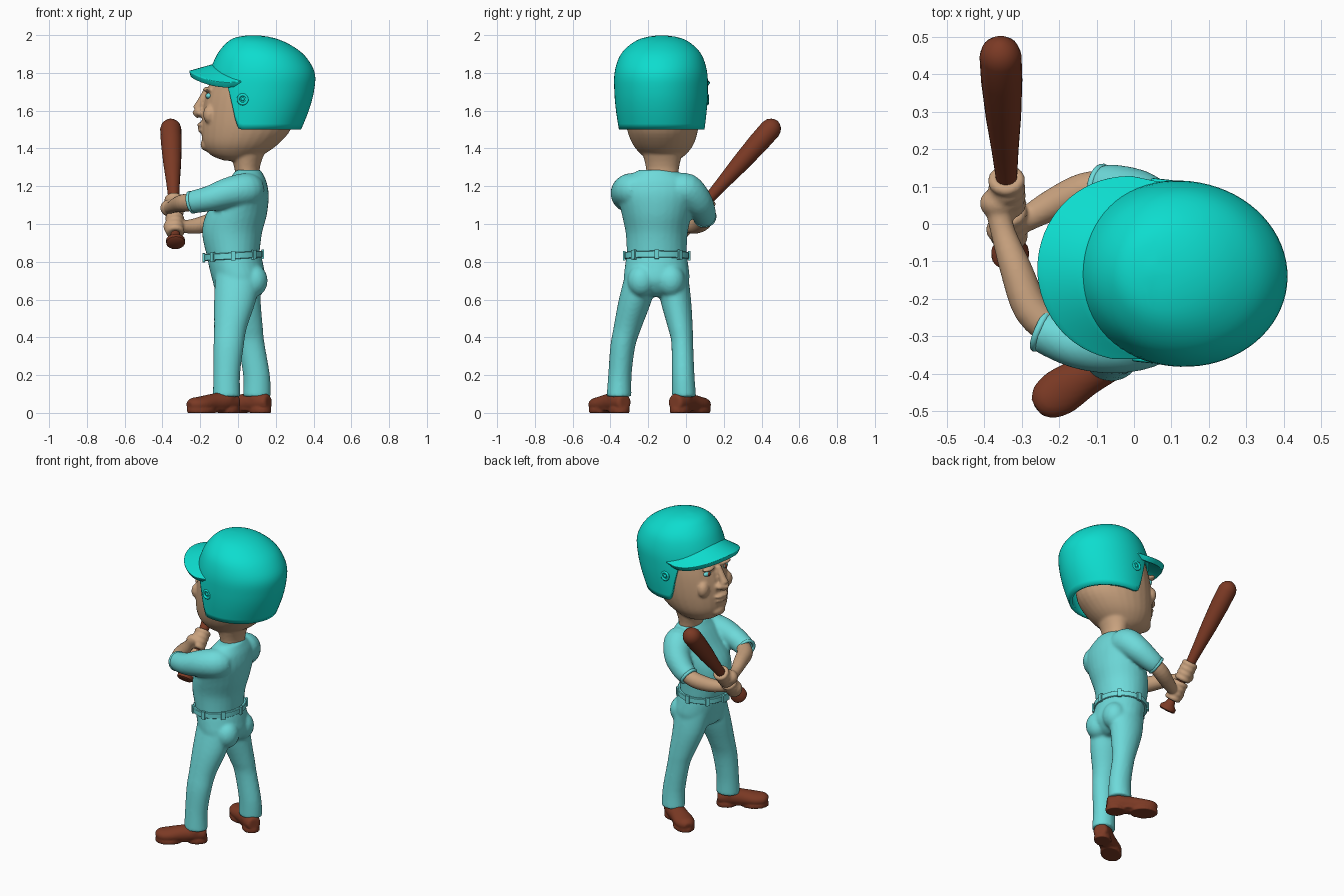
import bpy, bmesh, math
from mathutils import Matrix, Vector

if "Cube" in bpy.data.objects:
    bpy.data.objects.remove(bpy.data.objects["Cube"], do_unlink=True)


def material(name, rgb):
    m = bpy.data.materials.new(name)
    m.use_nodes = True
    m.diffuse_color = (*rgb, 1)
    m.node_tree.nodes["Principled BSDF"].inputs["Base Color"].default_value = (*rgb, 1)
    return m


TURQUOISE = material("turquoise", (0.004, 0.72, 0.62))
CLOTH = material("pale_cyan", (0.155, 0.70, 0.70))
SKIN = material("skin", (0.58, 0.36, 0.21))
BROWN = material("brown", (0.20, 0.042, 0.018))
TAU = math.tau
# The head is turned slightly towards +y
HEAD = (Matrix.Translation((0.1, -0.13, 0)) @ Matrix.Rotation(math.radians(-6), 4, "Z")
        @ Matrix.Translation((-0.1, 0, 0)))


def finish(name, bm, mat, matrix=None, voxel=0, angle=50):
    """Turn a bmesh into a smooth object, optionally fused by remeshing."""
    if matrix:
        bm.transform(matrix)
    bmesh.ops.recalc_face_normals(bm, faces=bm.faces)
    me = bpy.data.meshes.new(name)
    bm.to_mesh(me)
    bm.free()
    me.materials.append(mat)
    ob = bpy.data.objects.new(name, me)
    bpy.context.collection.objects.link(ob)
    bpy.ops.object.select_all(action="DESELECT")
    ob.select_set(True)
    bpy.context.view_layer.objects.active = ob
    bpy.ops.object.shade_smooth_by_angle(angle=math.radians(angle))
    if voxel:
        r = ob.modifiers.new("Fuse", "REMESH")
        r.mode, r.voxel_size, r.use_smooth_shade = "VOXEL", voxel, True
        s = ob.modifiers.new("Soften", "SMOOTH")
        s.factor, s.iterations = 0.5, 5
    return ob


def spline(pts, sub):
    """Catmull-Rom through tuples of any length."""
    out = []
    for i in range(len(pts) - 1):
        quad = pts[max(i - 1, 0)], pts[i], pts[i + 1], pts[min(i + 2, len(pts) - 1)]
        for k in range(sub):
            t = k / sub
            out.append([0.5 * (2 * b + (c - a) * t + (2 * a - 5 * b + 4 * c - d) * t * t
                               + (3 * b - a - 3 * c + d) * t ** 3) for a, b, c, d in zip(*quad)])
    return out + [list(pts[-1])]


def skin_rings(bm, rings, caps=True, loop=False):
    rows = [[bm.verts.new(p) for p in ring] for ring in rings]
    n = len(rows[0])
    for a, b in zip(rows, rows[1:] + rows[:1] if loop else rows[1:]):
        for i in range(n):
            bm.faces.new((a[i], a[(i + 1) % n], b[(i + 1) % n], b[i]))
    if caps and not loop:
        bm.faces.new(rows[0][::-1])
        bm.faces.new(rows[-1])


def loft(bm, stations, flat=True, n=28, sub=4):
    """Elliptic sections (x, y, z, a, b); level if flat, else square to the path."""
    st = spline(stations, sub)
    rings = []
    for i, (x, y, z, a, b) in enumerate(st):
        u, v = Vector((1, 0, 0)), Vector((0, 1, 0))
        if not flat:
            t = Vector(st[min(i + 1, len(st) - 1)][:3]) - Vector(st[max(i - 1, 0)][:3])
            u = t.cross(Vector((0, 0, 1))).normalized()
            v = u.cross(t).normalized()
        rings.append([Vector((x, y, z)) + u * a * math.cos(TAU * k / n) + v * b * math.sin(TAU * k / n)
                      for k in range(n)])
    skin_rings(bm, rings)


def slabs(bm, y, rows, sub=4):
    """Level sections given as (z, x_front, x_back, half_width)."""
    loft(bm, [((p + q) / 2, y, z, (q - p) / 2, w) for z, p, q, w in rows], sub=sub)


def tube(bm, pts, sub=4):
    loft(bm, [(x, y, z, r, r) for x, y, z, r in pts], flat=False, n=20, sub=sub)


def ball(bm, loc, size):
    bmesh.ops.create_uvsphere(bm, u_segments=24, v_segments=16, radius=1,
                              matrix=Matrix.Translation(loc) @ Matrix.Diagonal((*size, 1)))


def box(bm, loc, size, turn=0):
    bmesh.ops.create_cube(bm, size=1, matrix=Matrix.Translation(loc)
                          @ Matrix.Rotation(turn, 4, "Z") @ Matrix.Diagonal((*size, 1)))


def torus(bm, loc, axis, R, r):
    m = Matrix.Translation(loc) @ Vector(axis).to_track_quat("Z", "Y").to_matrix().to_4x4()
    skin_rings(bm, [[m @ Vector(((R + r * math.cos(TAU * j / 10)) * math.cos(TAU * i / 24),
                                 (R + r * math.cos(TAU * j / 10)) * math.sin(TAU * i / 24),
                                 r * math.sin(TAU * j / 10))) for j in range(10)]
                    for i in range(24)], loop=True)


# Head with nose, lips, chin and brows
bm = bmesh.new()
slabs(bm, 0, [(1.335, -0.07, 0.06, 0.07), (1.365, -0.145, 0.13, 0.115), (1.42, -0.185, 0.21, 0.16),
              (1.5, -0.195, 0.28, 0.188), (1.6, -0.187, 0.3, 0.2), (1.7, -0.165, 0.3, 0.2),
              (1.8, -0.13, 0.28, 0.18), (1.86, -0.06, 0.2, 0.12)])
slabs(bm, 0, [(1.2, -0.01, 0.125, 0.085), (1.3, -0.02, 0.115, 0.088), (1.42, -0.06, 0.16, 0.12)])
tube(bm, [(-0.165, 0, 1.71, 0.018), (-0.2, 0, 1.64, 0.023), (-0.218, 0, 1.6, 0.028), (-0.2, 0, 1.57, 0.02)])
for s in (-1, 1):
    ball(bm, (-0.195, s * 0.026, 1.588), (0.026, 0.02, 0.018))
    ball(bm, (-0.155, s * 0.075, 1.712), (0.025, 0.05, 0.014))
    ball(bm, (-0.14, s * 0.105, 1.58), (0.035, 0.04, 0.05))
ball(bm, (-0.193, 0, 1.525), (0.025, 0.055, 0.014))
ball(bm, (-0.19, 0, 1.497), (0.024, 0.048, 0.015))
ball(bm, (-0.165, 0, 1.42), (0.035, 0.055, 0.035))
finish("head", bm, SKIN, HEAD, 0.008)

# Eyes and irises
for part, mat, x, size in (("eyes", CLOTH, -0.146, (0.017, 0.032, 0.017)),
                           ("irises", BROWN, -0.157, (0.009, 0.014, 0.013))):
    bm = bmesh.new()
    for s in (-1, 1):
        ball(bm, (x, s * 0.075, 1.678), size)
    finish(part, bm, mat, HEAD)

# Helmet shell: the lower rim rises over the face
bm = bmesh.new()
prof = spline([(2.0, 0.06, 0.1, 0.01), (1.985, -0.02, 0.19, 0.10), (1.95, -0.07, 0.275, 0.165),
               (1.89, -0.115, 0.355, 0.218), (1.8, -0.15, 0.407, 0.245), (1.7, -0.165, 0.402, 0.247),
               (1.6, -0.165, 0.375, 0.24), (1.49, -0.16, 0.33, 0.225)], 6)


def shell_point(z, ang):
    for a, b in zip(prof, prof[1:]):
        if b[0] <= z <= a[0]:
            break
    f = min(max((a[0] - z) / (a[0] - b[0]), 0), 1)
    p, q, w = (a[i] + (b[i] - a[i]) * f for i in (1, 2, 3))
    return Vector(((p + q) / 2 + (q - p) / 2 * math.cos(ang), w * math.sin(ang), z))


def rim(ang):
    f = min(max((-math.cos(ang) - 0.22) / 0.42, 0), 1)
    return 1.5 + 0.26 * f * f * (3 - 2 * f)


skin_rings(bm, [[shell_point(2 - (2 - rim(TAU * k / 72)) * (j / 26) ** 1.6, TAU * k / 72)
                 for k in range(72)] for j in range(1, 27)], caps=False)
bmesh.ops.holes_fill(bm, edges=[e for e in bm.edges if e.is_boundary
                                and min(v.co.z for v in e.verts) > 1.95], sides=72)
ob = finish("helmet_shell", bm, TURQUOISE, HEAD)
s = ob.modifiers.new("Thickness", "SOLIDIFY")
s.thickness, s.offset = 0.022, -1

# Helmet brim: drooping crescent
bm = bmesh.new()
rows = []
for j in range(7):
    f = j / 6
    row = []
    for i in range(33):
        a = math.radians(-88 + 176 * i / 32)
        c, s = math.cos(a), math.sin(a)
        inner = Vector((0.09 - 0.22 * c, 0.225 * s, 1.83 - 0.085 * s * s))
        outer = Vector((-0.02 - 0.235 * c, 0.237 * s, 1.795 - 0.06 * s * s))
        row.append(bm.verts.new(inner.lerp(outer, f)))
    rows.append(row)
for a, b in zip(rows, rows[1:]):
    for i in range(32):
        bm.faces.new((a[i], a[i + 1], b[i + 1], b[i]))
ob = finish("helmet_brim", bm, TURQUOISE, HEAD)
s = ob.modifiers.new("Thickness", "SOLIDIFY")
s.thickness, s.offset = 0.034, 0
b = ob.modifiers.new("Round", "BEVEL")
b.width, b.segments = 0.012, 3

# Ear vents and crown vent
bm = bmesh.new()
for s in (-1, 1):
    torus(bm, (0.05, s * 0.238, 1.66), (0, s, 0.02), 0.024, 0.008)
    ball(bm, (0.05, s * 0.236, 1.66), (0.01, 0.01, 0.01))
torus(bm, (0.22, 0, 1.968), (0.35, 0, 1), 0.018, 0.006)
finish("helmet_vents", bm, TURQUOISE, HEAD)

# Shirt with both sleeves
bm = bmesh.new()
slabs(bm, -0.155, [(0.83, -0.165, 0.112, 0.158), (0.95, -0.19, 0.127, 0.164), (1.05, -0.17, 0.153, 0.185),
                   (1.15, -0.105, 0.163, 0.205), (1.22, -0.06, 0.152, 0.19), (1.26, -0.03, 0.135, 0.14),
                   (1.287, -0.01, 0.12, 0.093)])
LEFT_CUFF, RIGHT_CUFF = (-0.245, -0.283, 1.115), (-0.09, 0.1, 1.035)
tube(bm, [(0.07, -0.25, 1.18, 0.08), (0.04, -0.29, 1.18, 0.09), (-0.05, -0.318, 1.165, 0.082),
          (-0.15, -0.318, 1.135, 0.068), (*LEFT_CUFF, 0.06)])
tube(bm, [(0.06, -0.06, 1.18, 0.08), (0.055, 0.0, 1.18, 0.09), (0.02, 0.06, 1.12, 0.08),
          (-0.04, 0.09, 1.065, 0.068), (*RIGHT_CUFF, 0.06)])
finish("shirt", bm, CLOTH, voxel=0.01)

# Sleeve hems and collar
bm = bmesh.new()
torus(bm, LEFT_CUFF, (-0.9, 0.4, -0.2), 0.052, 0.01)
torus(bm, RIGHT_CUFF, (-0.85, 0.15, -0.5), 0.052, 0.01)
finish("sleeve_hems", bm, CLOTH)

# Trousers: pelvis, seat and two legs
bm = bmesh.new()
slabs(bm, -0.155, [(0.84, -0.165, 0.12, 0.158), (0.78, -0.155, 0.135, 0.168), (0.7, -0.135, 0.145, 0.172),
                   (0.64, -0.115, 0.11, 0.13), (0.615, -0.06, 0.07, 0.06)])
for y in (-0.235, -0.08):
    ball(bm, (0.085, y, 0.7), (0.072, 0.075, 0.085))
loft(bm, [(0.0, -0.235, 0.74, 0.12, 0.085), (-0.015, -0.268, 0.6, 0.112, 0.088), (-0.04, -0.31, 0.45, 0.087, 0.074),
          (-0.05, -0.335, 0.35, 0.08, 0.066), (-0.06, -0.35, 0.2, 0.071, 0.062), (-0.06, -0.355, 0.085, 0.073, 0.066)])
loft(bm, [(0.0, -0.075, 0.74, 0.12, 0.085), (0.015, -0.055, 0.6, 0.105, 0.082), (0.05, -0.03, 0.45, 0.082, 0.066),
          (0.068, -0.02, 0.37, 0.072, 0.058), (0.098, -0.015, 0.2, 0.071, 0.06), (0.1, -0.01, 0.085, 0.074, 0.064)])
finish("trousers", bm, CLOTH, voxel=0.01)

# Belt, loops and buckle
bm = bmesh.new()
slabs(bm, -0.155, [(0.815, -0.177, 0.127, 0.168), (0.818, -0.181, 0.131, 0.172),
                   (0.848, -0.181, 0.131, 0.172), (0.851, -0.177, 0.127, 0.168)], sub=1)
for i in range(8):
    a = TAU * i / 8
    box(bm, (-0.025 + 0.156 * math.cos(a), -0.155 + 0.172 * math.sin(a), 0.833), (0.014, 0.025, 0.05), a)
box(bm, (-0.181, -0.155, 0.833), (0.016, 0.06, 0.044))
for v in bm.verts:
    v.co.z += 0.06 * v.co.x
finish("belt", bm, CLOTH, angle=35)

# Shoes: splayed, with flat soles and heels
for name, x, y, turn in (("left_shoe", -0.13, -0.405, 213), ("right_shoe", 0.037, 0.02, 147)):
    place = Matrix.Translation((x, y, 0)) @ Matrix.Rotation(math.radians(turn), 4, "Z")
    bm = bmesh.new()
    loft(bm, [(-0.15, 0, 0.055, 0.03, 0.035), (-0.135, 0, 0.055, 0.045, 0.045), (-0.07, 0, 0.058, 0.055, 0.052),
              (0.0, 0, 0.052, 0.055, 0.05), (0.08, 0, 0.045, 0.062, 0.042), (0.13, 0, 0.043, 0.05, 0.036),
              (0.155, 0, 0.04, 0.025, 0.02)], flat=False)
    ball(bm, (-0.075, 0, 0.07), (0.062, 0.055, 0.045))
    for px, a, b, top in ((0.075, 0.084, 0.062, 0.02), (-0.095, 0.062, 0.052, 0.024), (0, 0.14, 0.046, 0.024)):
        loft(bm, [(px, 0, 0.012 if px == 0 else 0, a, b), (px, 0, top, a, b)], sub=1)
    for v in bm.verts:
        v.co.z = max(v.co.z, 0)
    finish(name, bm, BROWN, place, 0.007)

# Bat
P0, P1 = Vector((-0.33, -0.09, 0.895)), Vector((-0.358, 0.485, 1.545))
bm = bmesh.new()
tube(bm, [(*P0.lerp(P1, t), r) for t, r in (
    (0, 0.04), (0.008, 0.05), (0.03, 0.05), (0.05, 0.032), (0.08, 0.023), (0.33, 0.026), (0.5, 0.036), (0.65, 0.047),
    (0.82, 0.055), (0.935, 0.056), (0.965, 0.049), (0.985, 0.034), (0.996, 0.018), (1, 0.006))], sub=1)
finish("bat", bm, BROWN)

# Forearms and gripping hands
for name, path, t0, palm in (
        ("left_arm", [(-0.2, -0.3, 1.12, 0.042), (-0.272, -0.23, 1.113, 0.048), (-0.315, -0.12, 1.105, 0.043),
                      (-0.35, -0.02, 1.09, 0.033), (-0.362, 0.04, 1.085, 0.035)], 0.25, (-0.362, 0.055, 1.085)),
        ("right_arm", [(-0.05, 0.1, 1.05, 0.042), (-0.13, 0.09, 1.015, 0.048), (-0.22, 0.05, 0.99, 0.042),
                       (-0.3, 0.005, 0.985, 0.032), (-0.335, -0.015, 0.985, 0.035)], 0.1, (-0.345, -0.015, 0.985))):
    bm = bmesh.new()
    tube(bm, path)
    ball(bm, palm, (0.05, 0.042, 0.045))
    for i in range(4):
        torus(bm, P0.lerp(P1, t0 + 0.036 * i), P1 - P0, 0.034, 0.017)
    finish(name, bm, SKIN, voxel=0.007)
